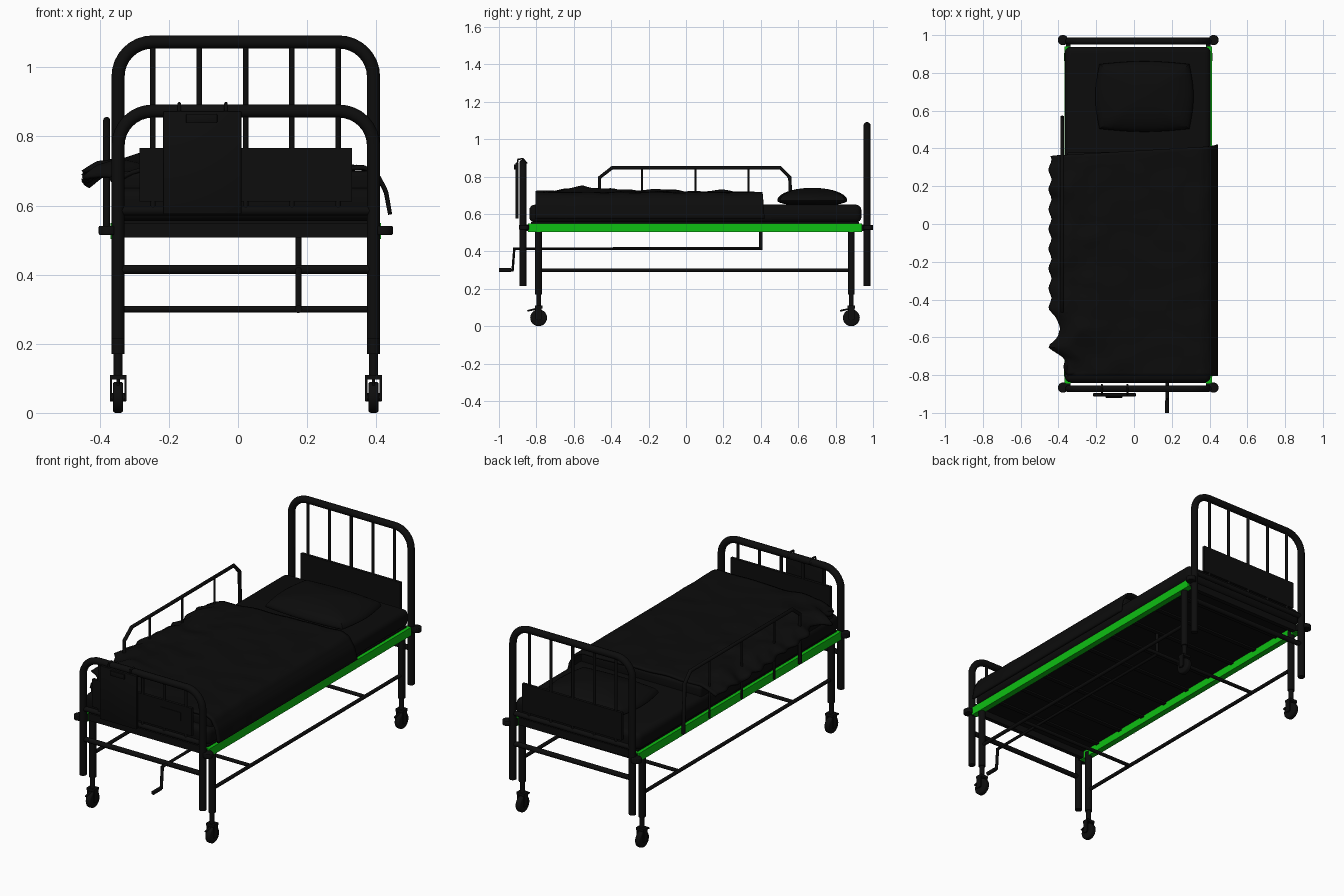
import bpy, bmesh, math
from mathutils import Vector, Matrix, noise

if "Cube" in bpy.data.objects:
    bpy.data.objects.remove(bpy.data.objects["Cube"], do_unlink=True)


def material(name, rgb, rough=0.6):
    m = bpy.data.materials.new(name)
    m.use_nodes = True
    m.diffuse_color = (*rgb, 1)
    node = m.node_tree.nodes["Principled BSDF"]
    node.inputs["Base Color"].default_value = (*rgb, 1)
    node.inputs["Roughness"].default_value = rough
    return m


BLACK = material("black metal", (0.004, 0.004, 0.004))
CLOTH = material("black cloth", (0.0035, 0.0035, 0.0035), 0.9)
GREEN = material("green paint", (0.004, 0.52, 0.006))

CX = 0.022                      # middle of the frame
SIDES = (-0.347, 0.392)         # x of the posts and legs
FOOT, HEAD = -0.872, 0.968      # y of the end boards
LEG_Y = (-0.788, 0.884)


def add(name, mesh, mat, smooth=False):
    ob = bpy.data.objects.new(name, mesh)
    bpy.context.collection.objects.link(ob)
    mesh.materials.clear()
    mesh.materials.append(mat)
    if smooth:
        bpy.ops.object.select_all(action="DESELECT")
        ob.select_set(True)
        bpy.context.view_layer.objects.active = ob
        bpy.ops.object.shade_smooth_by_angle(angle=math.radians(40))
    return ob


def box(name, lo, hi, mat, bevel=0.0, segments=2):
    lo, hi = Vector(lo), Vector(hi)
    bm = bmesh.new()
    bmesh.ops.create_cube(bm, size=1)
    bmesh.ops.scale(bm, vec=hi - lo, verts=bm.verts)
    bmesh.ops.translate(bm, vec=(lo + hi) / 2, verts=bm.verts)
    if bevel:
        bmesh.ops.bevel(bm, geom=bm.edges[:], offset=bevel, segments=segments,
                        profile=0.5, affect="EDGES")
    me = bpy.data.meshes.new(name)
    bm.to_mesh(me)
    bm.free()
    return add(name, me, mat, bevel > 0)


def disc(name, center, radius, depth, axis, mat=BLACK, bevel=0.0):
    bm = bmesh.new()
    turn = Vector((0, 0, 1)).rotation_difference(Vector(axis)).to_matrix().to_4x4()
    bmesh.ops.create_cone(bm, cap_ends=True, segments=24, radius1=radius,
                          radius2=radius, depth=depth,
                          matrix=Matrix.Translation(center) @ turn)
    if bevel:
        rims = [e for f in bm.faces if len(f.verts) > 4 for e in f.edges]
        bmesh.ops.bevel(bm, geom=rims, offset=bevel, segments=3, profile=0.5, affect="EDGES")
    me = bpy.data.meshes.new(name)
    bm.to_mesh(me)
    bm.free()
    return add(name, me, mat, True)


def tube(name, points, radius, mat=BLACK):
    cu = bpy.data.curves.new(name + " path", "CURVE")
    cu.dimensions = "3D"
    cu.bevel_depth = radius
    cu.bevel_resolution = 3
    cu.use_fill_caps = True
    sp = cu.splines.new("POLY")
    sp.points.add(len(points) - 1)
    for p, co in zip(sp.points, points):
        p.co = (*co, 1)
    tmp = bpy.data.objects.new(name + " path", cu)
    me = bpy.data.meshes.new_from_object(tmp)
    bpy.data.objects.remove(tmp)
    bpy.data.curves.remove(cu)
    return add(name, me, mat, True)


def lerp_table(table, t):
    for (a, va), (b, vb) in zip(table, table[1:]):
        if t <= b:
            k = max(0, (t - a) / (b - a))
            return va + (vb - va) * k
    return table[-1][1]


# End boards: bent tube, rods, panel and cross bars
def end_board(prefix, y, top):
    left, right = SIDES
    bend, ztop = 0.1, top - 0.019
    path = [(left, y, 0.215)]
    for cx, start in ((left + bend, math.pi), (right - bend, math.pi / 2)):
        for i in range(9):
            a = start - i * math.pi / 16
            path.append((cx + bend * math.cos(a), y, ztop - bend + bend * math.sin(a)))
    path.append((right, y, 0.215))
    tube(prefix + "_board_tube", path, 0.019)
    for i in range(5):
        x = CX + (i - 2) * 0.134
        tube(f"{prefix}_rod_{i + 1}", [(x, y, 0.585), (x, y, ztop)], 0.008)
    box(prefix + "_panel", (-0.285, y - 0.008, 0.612), (0.33, y + 0.008, 0.767), BLACK)
    for z in (0.415, 0.585):
        tube(prefix + "_cross_bar", [(left, y, z), (right, y, z)], 0.014)
    for x, out in zip(SIDES, (-1, 1)):
        disc(prefix + "_bumper", (x + out * 0.029, y + 0.006, 0.528), 0.027, 0.026,
             (0, 0, 1), bevel=0.004)


end_board("foot", FOOT, 0.892)
end_board("head", HEAD, 1.092)
box("name_plate", (0.14, FOOT - 0.012, 0.68), (0.265, FOOT - 0.008, 0.727), BLACK)

# Legs with casters
for x in SIDES:
    for y in LEG_Y:
        tube("leg", [(x, y, 0.17), (x, y, 0.53)], 0.019)
        tube("leg_stem", [(x, y, 0.1), (x, y, 0.18)], 0.013)
        disc("caster_wheel", (x, y, 0.045), 0.045, 0.03, (1, 0, 0), bevel=0.008)
        disc("caster_axle", (x, y, 0.045), 0.012, 0.046, (1, 0, 0))
        for s in (-1, 1):
            box("caster_fork", (x + s * 0.021 - 0.003, y - 0.016, 0.035),
                (x + s * 0.021 + 0.003, y + 0.016, 0.108), BLACK)
        box("caster_crown", (x - 0.024, y - 0.02, 0.096), (x + 0.024, y + 0.02, 0.11), BLACK)
        tube("caster_brake", [(x, y, 0.096), (x, y - 0.06, 0.082)], 0.005)

# Green side rails, end frame and spring base
for x, out in zip(SIDES, (-1, 1)):
    a, b = sorted((x + out * 0.022, x - out * 0.012))
    box("side_rail", (a, -0.845, 0.503), (b, 0.94, 0.549), GREEN)
    tube("lower_side_rod", [(x, LEG_Y[0], 0.3), (x, LEG_Y[1], 0.3)], 0.01)
    for y in (FOOT, HEAD):
        end = -0.845 if y < 0 else 0.94
        box("post_bracket", (x - 0.012, min(y, end), 0.508), (x + 0.012, max(y, end), 0.545), BLACK)
for y in (-0.83, 0.925):
    box("end_frame_bar", (-0.345, y - 0.012, 0.508), (0.39, y + 0.012, 0.548), BLACK)
box("spring_base", (-0.35, -0.83, 0.545), (0.395, 0.925, 0.556), BLACK)
for i in range(9):
    y = -0.7 + i * 0.185
    box("base_slat", (-0.35, y - 0.012, 0.536), (0.395, y + 0.012, 0.546), BLACK)
for y in (-0.45, 0.56):
    tube("lower_cross_rod", [(SIDES[0], y, 0.3), (SIDES[1], y, 0.3)], 0.01)

# Crank and its shaft
tube("crank", [(0.175, 0.41, 0.415), (0.175, -0.918, 0.415), (0.175, -0.927, 0.3),
               (0.175, -0.945, 0.3)], 0.009)
tube("crank_grip", [(0.175, -0.935, 0.3), (0.175, -1.0, 0.3)], 0.011)
tube("crank_link", [(0.175, 0.4, 0.415), (0.175, 0.4, 0.54)], 0.009)

# Folding guard rail on the right side
GX = -0.38
tube("guard_rail", [(GX, -0.462, 0.52), (GX, -0.462, 0.795), (GX, -0.395, 0.847),
                    (GX, 0.505, 0.847), (GX, 0.555, 0.795), (GX, 0.565, 0.52)], 0.01)
for y in (-0.235, 0.05, 0.335):
    tube("guard_post", [(GX, y, 0.52), (GX, y, 0.847)], 0.006)

# Chart board hung on the foot end
box("chart_board", (-0.217, -0.912, 0.575), (0.01, -0.896, 0.873), BLACK, 0.003)
box("chart_clip", (-0.15, -0.92, 0.838), (-0.06, -0.91, 0.865), BLACK, 0.003)
for x in (-0.17, -0.035):
    tube("chart_hook", [(x, -0.904, 0.86), (x, -0.898, 0.893), (x, FOOT, 0.895),
                        (x, -0.85, 0.87)], 0.005)

# Mattress, folded sheet and pillow
box("mattress", (-0.366, -0.838, 0.555), (0.405, 0.938, 0.65), CLOTH, 0.03, 4)
box("folded_sheet", (-0.355, -0.8, 0.63), (0.39, 0.38, 0.7), CLOTH, 0.015, 3)

bm = bmesh.new()
bmesh.ops.create_uvsphere(bm, u_segments=40, v_segments=20, radius=1)
for v in bm.verts:
    # Squared outline with a puffed middle
    p = v.co
    flat = math.hypot(p.x, p.y)
    big = max(abs(p.x), abs(p.y))
    k = (flat / big) ** 0.75 if big > 1e-5 else 1
    v.co = (0.055 + p.x * k * 0.26, 0.675 + p.y * k * 0.187,
            0.672 + p.z * (0.068 if p.z > 0 else 0.03))
me = bpy.data.meshes.new("pillow")
bm.to_mesh(me)
bm.free()
add("pillow", me, CLOTH, True)

# Blanket: draped over one side, bunched on the other
LEFT_EDGE = [(-0.81, -0.36), (-0.72, -0.37), (-0.65, -0.45), (-0.55, -0.38),
             (-0.5, -0.42), (-0.45, -0.445), (0.42, -0.445)]
RIDGE = [(-0.81, 0.0), (-0.65, 0.025), (-0.55, 0.043), (-0.42, 0.025), (-0.2, 0.022),
         (0, 0.008), (0.42, 0.004)]
DRAPE = [(0, -0.05), (0.05, -0.022), (0.12, 0), (0.8, 0), (0.86, -0.018), (0.92, -0.07), (1, -0.14)]
ACROSS = [(0, 0), (0.12, 0.11), (0.8, 0.9), (0.86, 0.95), (0.92, 0.985), (1, 1)]
NU, NV = 56, 70
bm = bmesh.new()
rows = []
for j in range(NV + 1):
    row = []
    for i in range(NU + 1):
        u = i / NU
        y = -0.805 + j / NV * (1.165 + 0.06 * u)
        left = lerp_table(LEFT_EDGE, y)
        x = left + (0.446 - left) * lerp_table(ACROSS, u)
        bunch = max(0, 1 - u * 2.2)
        wave = noise.noise(Vector((x * 7 + y * 5, y * 9 - x * 4, 0.3)))
        z = 0.715 + lerp_table(DRAPE, u) + bunch * lerp_table(RIDGE, y)
        if u < 0.85:
            z += wave * (0.006 + 0.016 * bunch)
        if u < 0.06:
            x += 0.008 * math.sin(y * 60)
        row.append(bm.verts.new((x, y, z)))
    rows.append(row)
for a, b in zip(rows, rows[1:]):
    for i in range(NU):
        bm.faces.new((a[i], a[i + 1], b[i + 1], b[i]))
me = bpy.data.meshes.new("blanket")
bm.to_mesh(me)
bm.free()
blanket = add("blanket", me, CLOTH, True)
thick = blanket.modifiers.new("thickness", "SOLIDIFY")
thick.thickness = 0.012
